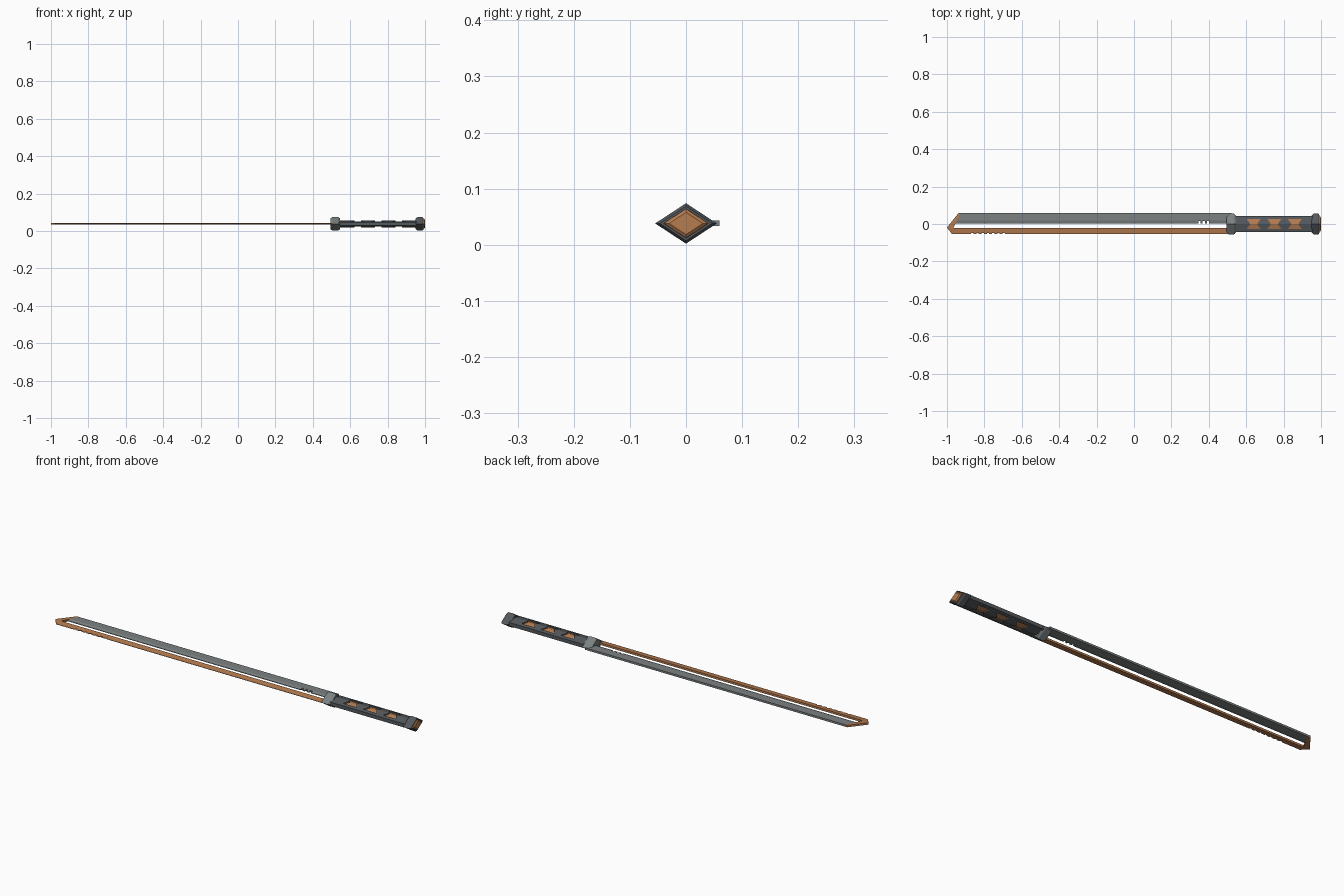
import bpy, bmesh

if "Cube" in bpy.data.objects:
    bpy.data.objects.remove(bpy.data.objects["Cube"])

ZC = 0.038  # height of the sword's centre plane


def material(name, rgb):
    m = bpy.data.materials.new(name)
    m.diffuse_color = (*rgb, 1)
    m.use_nodes = True
    m.node_tree.nodes["Principled BSDF"].inputs["Base Color"].default_value = m.diffuse_color
    return m


STEEL = material("steel", (0.20, 0.22, 0.22))
DARK = material("dark_steel", (0.09, 0.10, 0.11))
COPPER = material("copper", (0.46, 0.20, 0.08))


def finish(name, bm, mat):
    bmesh.ops.recalc_face_normals(bm, faces=bm.faces)
    me = bpy.data.meshes.new(name)
    bm.to_mesh(me)
    bm.free()
    ob = bpy.data.objects.new(name, me)
    bpy.context.collection.objects.link(ob)
    if mat:
        me.materials.append(mat)
    return ob


def bridge(bm, a, b):
    for i in range(len(a)):
        j = (i + 1) % len(a)
        bm.faces.new((a[i], a[j], b[j], b[i]))


def plate(name, outline, half, mat):
    """Flat outline in x, y; half(y) gives its half thickness."""
    bm = bmesh.new()
    top, low = ([bm.verts.new((x, y, ZC + s * half(y))) for x, y in outline] for s in (1, -1))
    bm.faces.new(top)
    bm.faces.new(low[::-1])
    bridge(bm, top, low)
    return finish(name, bm, mat)


def loft(name, profile, stations, mat):
    """Cross-section in y, z swept along x; stations are (x, scale)."""
    bm = bmesh.new()
    rings = [[bm.verts.new((x, y * s, ZC + z * s)) for y, z in profile] for x, s in stations]
    for a, b in zip(rings, rings[1:]):
        bridge(bm, a, b)
    bm.faces.new(rings[0])
    bm.faces.new(rings[-1][::-1])
    return finish(name, bm, mat)


def teeth(xs, y, depth, w):
    pts = []
    for x in xs:
        pts += [(x - w, y), (x - w, y + depth), (x + w, y + depth), (x + w, y)]
    return pts


# Grey blade: flat spine plus a notched bevel facing the gap
T = 0.005
plate("blade_spine", [(-0.925, 0.06), (-0.947, 0.02), (0.52, 0.02), (0.52, 0.06)], lambda y: T, STEEL)
notches = teeth([0.35, 0.373, 0.396], 0.004, 0.013, 0.006)
plate("blade_bevel", [(-0.947, 0.02), (-0.956, 0.004)] + notches + [(0.52, 0.004), (0.52, 0.02)],
      lambda y: 0.0015 + (T - 0.0015) * (y - 0.004) / 0.016, STEEL)

# Copper cutting edge with small serrations, and the slanted tip
serrations = teeth([-0.865 + 0.028 * i for i in range(7)], -0.054, 0.006, 0.006)
plate("cutting_edge", [(-0.998, -0.022), (-0.973, -0.054)] + serrations + [(0.54, -0.054), (0.54, -0.022)],
      lambda y: 0.001 + (T - 0.001) * (y + 0.054) / 0.032, COPPER)
plate("blade_tip", [(-0.998, -0.022), (-1.0, -0.019), (-0.937, 0.06), (-0.923, 0.06),
                    (-0.954, 0.004), (-0.966, -0.022)], lambda y: T, COPPER)

# Diamond guard, pommel and copper pommel cap
diamond = [(0.055, 0), (0, 0.036), (-0.055, 0), (0, -0.036)]
loft("guard", diamond, [(0.495, 0.82), (0.505, 1), (0.535, 1), (0.545, 0.82)], STEEL)
loft("pommel", diamond, [(0.95, 0.8), (0.96, 1), (0.985, 1), (0.993, 0.85)], DARK)
loft("pommel_cap", diamond, [(0.985, 0.75), (0.996, 0.72), (1.0, 0.55)], COPPER)


# Grip shell with hourglass windows over a copper core
def grip_section(w, side, ridge):
    return [(w, side), (0, ridge), (-w, side), (-w, -side), (0, -ridge), (w, -side)]


grip = loft("grip", grip_section(0.042, 0.009, 0.019), [(0.54, 1), (0.955, 1)], DARK)
loft("grip_core", grip_section(0.035, 0.004, 0.0135), [(0.55, 1), (0.95, 1)], COPPER)
for x in (0.64, 0.75, 0.86):
    shape = [(-0.037, 0.026), (-0.018, 0), (-0.037, -0.026), (0.037, -0.026), (0.018, 0), (0.037, 0.026)]
    cutter = plate("window_cutter", [(x + dx, dy) for dx, dy in shape], lambda y: 0.05, None)
    cutter.hide_render = True
    mod = grip.modifiers.new("window", "BOOLEAN")
    mod.operation, mod.solver, mod.object = "DIFFERENCE", "EXACT", cutter
    bpy.context.view_layer.objects.active = grip
    bpy.ops.object.modifier_apply(modifier=mod.name)
    bpy.data.objects.remove(cutter)
